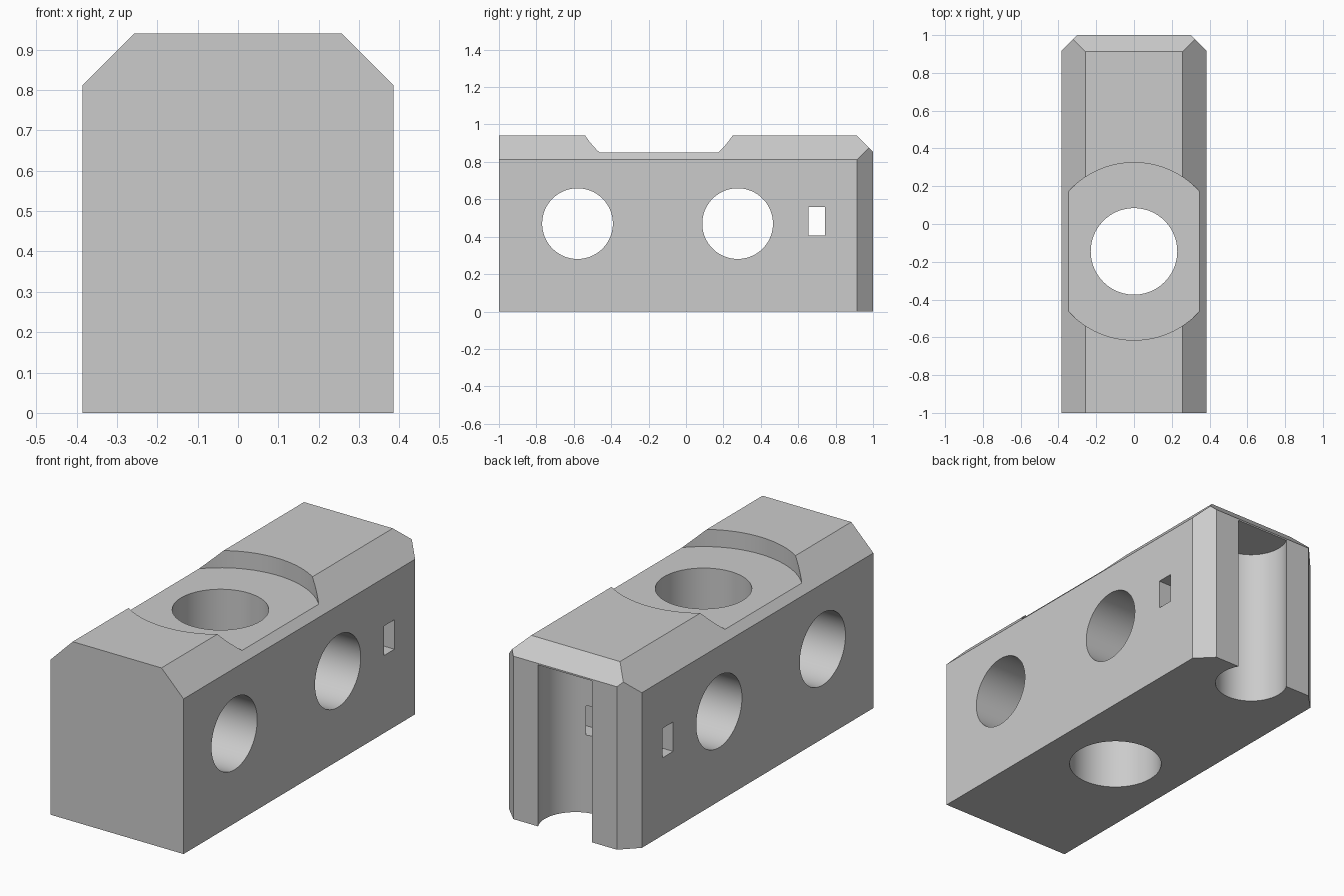
import bpy, bmesh, math
from mathutils import Matrix, Vector

cube = bpy.data.objects.get("Cube")
if cube:
    bpy.data.objects.remove(cube, do_unlink=True)

W, H = 0.385, 0.94          # half width, height

grey = bpy.data.materials.new("light grey")
grey.use_nodes = True
colour = (0.6, 0.6, 0.6, 1)
grey.diffuse_color = colour
grey.node_tree.nodes["Principled BSDF"].inputs["Base Color"].default_value = colour


def add_object(name, bm):
    bmesh.ops.recalc_face_normals(bm, faces=bm.faces)
    mesh = bpy.data.meshes.new(name)
    bm.to_mesh(mesh)
    bm.free()
    mesh.materials.append(grey)
    obj = bpy.data.objects.new(name, mesh)
    bpy.context.collection.objects.link(obj)
    return obj


def box(name, centre, size):
    bm = bmesh.new()
    bmesh.ops.create_cube(bm, size=1)
    bmesh.ops.scale(bm, vec=size, verts=bm.verts)
    bmesh.ops.translate(bm, vec=centre, verts=bm.verts)
    return add_object(name, bm)


def cylinder(name, centre, radius, depth, axis="Z"):
    bm = bmesh.new()
    turn = Matrix.Rotation(math.pi / 2, 4, "Y") if axis == "X" else Matrix()
    bmesh.ops.create_cone(bm, cap_ends=True, segments=96, radius1=radius,
                          radius2=radius, depth=depth,
                          matrix=Matrix.Translation(centre) @ turn)
    return add_object(name, bm)


# Block body with chamfers sliced off by planes
bm = bmesh.new()
bmesh.ops.create_cube(bm, size=1)
bmesh.ops.scale(bm, vec=(2 * W, 2, H), verts=bm.verts)
bmesh.ops.translate(bm, vec=(0, 0, H / 2), verts=bm.verts)
chamfers = [((0, 0.913, H), (0, 1, 1))]
for side in (-1, 1):
    chamfers.append(((side * 0.257, 0, H), (side, 0, 1)))
    chamfers.append(((side * W, 0.915, 0), (side, 1, 0)))
for point, normal in chamfers:
    cut = bmesh.ops.bisect_plane(bm, geom=bm.verts[:] + bm.edges[:] + bm.faces[:],
                                 plane_co=point, plane_no=Vector(normal).normalized(),
                                 clear_outer=True)
    rim = [e for e in cut["geom_cut"] if isinstance(e, bmesh.types.BMEdge)]
    bmesh.ops.contextual_create(bm, geom=rim)
block = add_object("block_body", bm)

# Top seat, vertical bore, cross bores, rear slot and small window
cutters = [
    cylinder("seat_cutter", (0, -0.145, 1.35), 0.47, 1.0),
    cylinder("bore_cutter", (0, -0.145, 0.5), 0.229, 2.0),
    cylinder("front_cross_cutter", (0, -0.58, 0.47), 0.189, 2.0, "X"),
    cylinder("back_cross_cutter", (0, 0.276, 0.47), 0.189, 2.0, "X"),
    cylinder("slot_cutter", (0, 0.913, 0.345), 0.179, 1.0),
    box("window_cutter", (0, 0.70, 0.483), (2, 0.088, 0.154)),
]
bpy.context.view_layer.objects.active = block
for cutter in cutters:
    mod = block.modifiers.new(cutter.name, "BOOLEAN")
    mod.operation = "DIFFERENCE"
    mod.solver = "EXACT"
    mod.object = cutter
    bpy.ops.object.modifier_apply(modifier=mod.name)
    bpy.data.objects.remove(cutter, do_unlink=True)

# Smooth bores, crisp edges
bpy.ops.object.select_all(action="DESELECT")
block.select_set(True)
bpy.ops.object.shade_smooth_by_angle(angle=math.radians(20))
